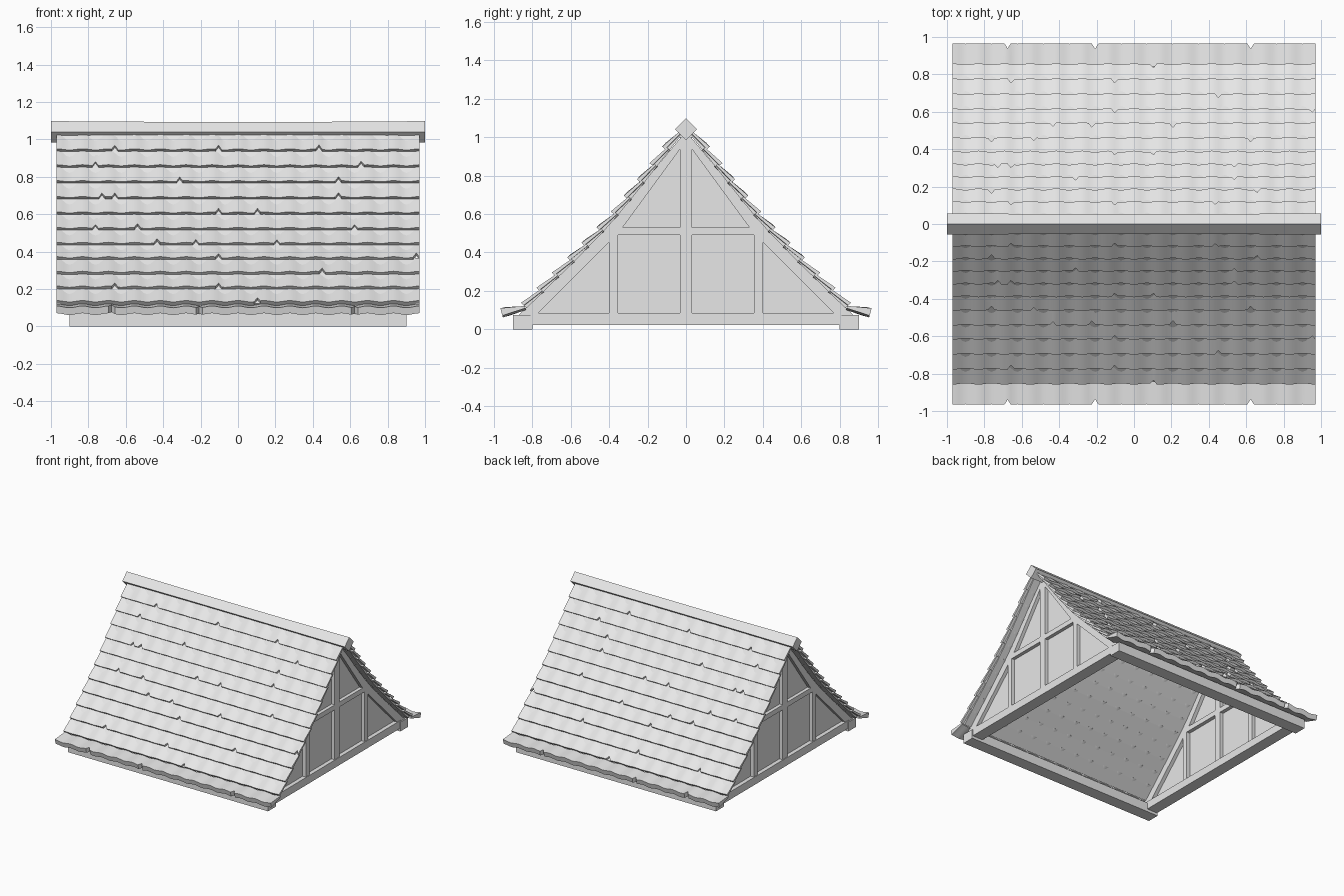
import bpy, bmesh, math
from mathutils import Vector

cube = bpy.data.objects.get("Cube")
if cube:
    bpy.data.objects.remove(cube, do_unlink=True)

grey = bpy.data.materials.new("plain_grey")
grey.use_nodes = True
grey.diffuse_color = (0.8, 0.8, 0.8, 1)
grey.node_tree.nodes["Principled BSDF"].inputs["Base Color"].default_value = (0.8, 0.8, 0.8, 1)


def finish(name, bm, mirror="", smooth=False):
    bmesh.ops.recalc_face_normals(bm, faces=bm.faces)
    mesh = bpy.data.meshes.new(name)
    bm.to_mesh(mesh)
    bm.free()
    mesh.materials.append(grey)
    obj = bpy.data.objects.new(name, mesh)
    bpy.context.collection.objects.link(obj)
    if mirror:
        mod = obj.modifiers.new("mirror", "MIRROR")
        mod.use_axis = ["X" in mirror, "Y" in mirror, False]
    if smooth:
        bpy.ops.object.select_all(action="DESELECT")
        obj.select_set(True)
        bpy.context.view_layer.objects.active = obj
        bpy.ops.object.shade_smooth_by_angle(angle=math.radians(30))
    return obj


def loft(name, sections, mirror="", smooth=False):
    """Join closed sections of equal length into a capped solid."""
    bm = bmesh.new()
    rings = [[bm.verts.new(p) for p in s] for s in sections]
    n = len(rings[0])
    for a, b in zip(rings, rings[1:]):
        for i in range(n):
            j = (i + 1) % n
            bm.faces.new((a[i], a[j], b[j], b[i]))
    bm.faces.new(rings[0])
    bm.faces.new(rings[-1])
    return finish(name, bm, mirror, smooth)


def prism(name, outline, x0, x1, mirror=""):
    """Extrude a (y, z) outline along x."""
    return loft(name, [[(x, y, z) for y, z in outline] for x in (x0, x1)], mirror)


def rect(y0, y1, z0, z1):
    return [(y0, z0), (y1, z0), (y1, z1), (y0, z1)]


# Lower edge of every tile course, from eave to ridge
edges = [Vector(p) for p in (
    (.965, .105), (.855, .135), (.775, .213), (.695, .292), (.615, .37),
    (.54, .447), (.462, .527), (.388, .61), (.32, .692), (.252, .777),
    (.186, .862), (.12, .947), (.05, 1.035))]

# Where tiles are chipped on each course
chips = [(-.68, -.2, .62), (.11,), (-.65, -.11), (.45,), (-.11, .95),
         (-.43, -.22, .2), (-.76, -.54, .63), (-.1, .1), (-.73, -.65, .54),
         (-.32, .54), (-.77, .66), (-.65, -.11, .43)]

HALF = .97
TILES = 14
COLS = TILES * 8

# Overlapping wavy tile courses
for k, (low, high) in enumerate(zip(edges, edges[1:])):
    run = (high - low).normalized()
    out = Vector((-run.y, run.x))
    if out.y < 0:
        out = -out
    thick = .04 if k == 0 else .02
    chipped = {round((x + HALF) / (2 * HALF) * COLS) for x in chips[k]}
    sections = []
    for c in range(COLS + 1):
        x = -HALF + 2 * HALF * c / COLS
        wave = out * .005 * math.cos(2 * math.pi * TILES * c / COLS)
        start = low + wave + run * (.028 if c in chipped else 0)
        end = high + wave - out * .022 + run * .012
        ring = (start, end, end - out * .012, start - out * thick)
        sections.append([(x, p.x, p.y) for p in ring])
    loft(f"tile_course_{k + 1}", sections, "Y", True)

# Boards under the tiles
inward = Vector((-.72, -.69))
upper = [p + inward * .018 for p in edges[1:]]
lower = [p + inward * .036 for p in edges[1:]]
prism("roof_boards", upper + [(0, 1.05), (0, 1.025)] + lower[::-1], -.95, .95, "Y")

# Ridge beam, a square set on its corner and slightly worn in the middle
ridge = []
for x, size in ((-1, .057), (-.85, .056), (-.4, .053), (.4, .053), (.85, .056), (1, .057)):
    ridge.append([(x, 0, 1.041 + size), (x, size, 1.041), (x, 0, 1.041 - size), (x, -size, 1.041)])
loft("ridge_beam", ridge)

# Base frame
prism("long_sill", rect(.8, .9, 0, .075), -.9, .9, "Y")
prism("cross_sill", rect(-.81, .81, .022, .085), .8, .895, "X")

# Gable infill panel
prism("gable_panel", [(0, .06), (.85, .06), (.43, .505), (.35, .6), (0, 1.01)], .84, .862, "XY")

# Gable timbers
BACK, FACE = .81, .89
prism("gable_rafter", [(.87, .075), (.44, .505), (.36, .6), (0, 1.03),
                       (0, .98), (.33, .53), (.4, .455), (.78, .075)], BACK, FACE, "XY")
prism("king_post", rect(-.03, .03, .08, 1), BACK, FACE, "X")
prism("side_post", rect(.355, .4, .08, .49), BACK, FACE, "XY")
prism("collar_beam", rect(-.37, .37, .49, .53), BACK, FACE, "X")
